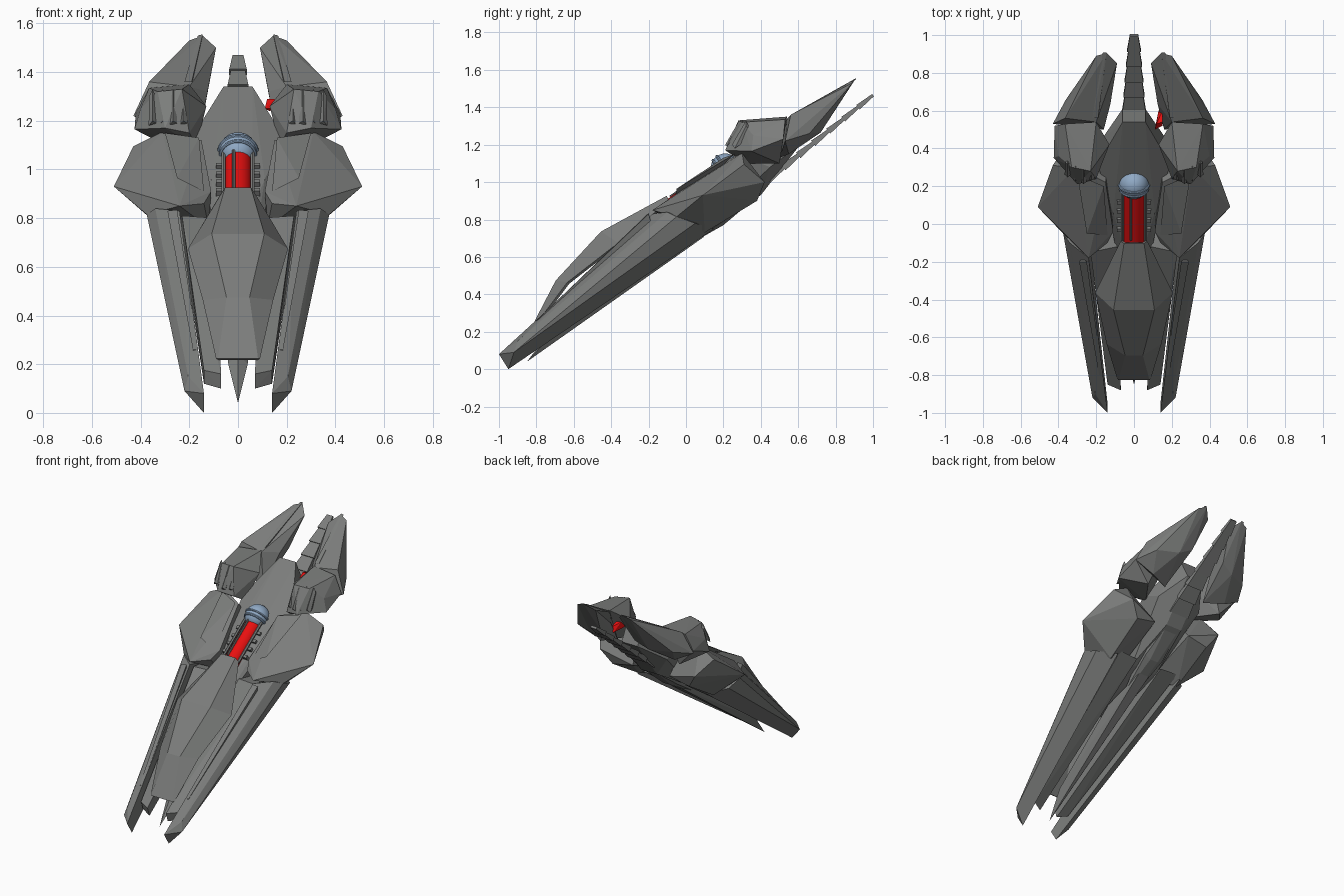
import bpy, bmesh, math
from mathutils import Vector, Matrix

if "Cube" in bpy.data.objects:
    bpy.data.objects.remove(bpy.data.objects["Cube"])


def material(name, rgb):
    m = bpy.data.materials.new(name)
    m.diffuse_color = (*rgb, 1)
    m.use_nodes = True
    m.node_tree.nodes["Principled BSDF"].inputs["Base Color"].default_value = m.diffuse_color
    return m


GREY = material("hull_grey", (0.2, 0.205, 0.2))
RED = material("signal_red", (0.8, 0.005, 0.005))
BLUE = material("pale_blue", (0.28, 0.4, 0.56))


def finish(name, bm, mat):
    me = bpy.data.meshes.new(name)
    bm.to_mesh(me)
    bm.free()
    ob = bpy.data.objects.new(name, me)
    bpy.context.collection.objects.link(ob)
    me.materials.append(mat)
    return ob


def flip(pts):
    return [(-x, y, z) for x, y, z in pts]


def hull(name, pts, mat=GREY):
    """Faceted solid around a few points."""
    bm = bmesh.new()
    for p in pts:
        bm.verts.new(p)
    r = bmesh.ops.convex_hull(bm, input=bm.verts)
    junk = {v for v in r["geom_interior"] + r["geom_unused"]
            if isinstance(v, bmesh.types.BMVert)}
    bmesh.ops.delete(bm, geom=list(junk), context='VERTS')
    bmesh.ops.dissolve_limit(bm, angle_limit=0.03, verts=bm.verts, edges=bm.edges)
    bmesh.ops.recalc_face_normals(bm, faces=bm.faces)
    return finish(name, bm, mat)


def centre(name, half, mat=GREY):
    return hull(name, half + flip(half), mat)


def pair(name, pts, mat=GREY):
    hull(name + "_right", pts, mat)
    hull(name + "_left", flip(pts), mat)


# Long outer and inner legs
pair("outer_leg", [(.14, -1, .08), (.14, -.95, 0), (.22, -.92, .09), (.205, -.9, .15),
                   (.24, -.18, .83), (.34, -.1, .84), (.375, -.05, .815),
                   (.36, .05, .78), (.26, .15, .75)])
pair("inner_leg", [(.07, -.88, .16), (.07, -.86, .1), (.14, -.85, .175), (.14, -.83, .12),
                   (.09, -.12, .8), (.23, -.15, .81), (.1, .15, .77), (.24, .15, .78)])
# Raised rail along each outer leg
pair("leg_rail", [(.165, -.8, .26), (.185, -.8, .26), (.175, -.8, .23),
                  (.25, -.2, .835), (.29, -.2, .83), (.27, -.18, .76)])

# Side wings
pair("side_wing", [(.24, -.18, .85), (.375, -.05, .815), (.51, .09, .93), (.43, .31, 1.095),
                   (.31, .3, 1.155), (.15, .22, 1.12), (.11, -.04, .91), (.14, -.1, .86),
                   (.36, .42, 1.0), (.29, .38, .9), (.28, .1, .73), (.14, .38, .93),
                   (.12, .0, .76)])
pair("wing_panel", [(.3, .26, 1.15), (.25, -.05, .965), (.16, .2, 1.13),
                    (.14, -.06, .91), (.2, .1, 1.0)])

# Central body and keel spike
centre("centre_body", [(.06, .54, 1.34), (.19, .32, 1.13), (.11, .06, .96), (.06, -.1, .84),
                       (.06, .61, 1.2), (.17, .45, 1.08), (.06, .4, .93), (.1, .1, .75),
                       (.06, -.3, .56), (.06, -.3, .64)])
centre("keel_spike", [(0, -.85, .04), (.04, -.7, .2), (0, -.7, .24), (.05, -.2, .6),
                      (0, -.6, .23), (.04, .1, .71)])
centre("belly_plate", [(.05, .39, .93), (.07, .2, .79), (.03, -.1, .6),
                       (.03, .2, .77), (.1, .3, .95)])

# Front cover, a folded sheet floating above the legs
rows = [((.05, -.1, .92), (.065, -.09, .895)),
        ((.105, -.45, .73), (.2, -.36, .67)),
        ((.045, -.69, .47), (.14, -.63, .46)),
        ((.08, -.82, .22), (.086, -.81, .22))]
bm = bmesh.new()
grid = []
for inner, outer in rows:
    line = [flip([outer])[0], flip([inner])[0], inner, outer]
    grid.append([bm.verts.new(p) for p in line])
for a, b in zip(grid, grid[1:]):
    for i in range(3):
        bm.faces.new((b[i], b[i + 1], a[i + 1], a[i]))
cover = finish("front_cover", bm, GREY)
sol = cover.modifiers.new("thickness", 'SOLIDIFY')
sol.thickness, sol.offset = .016, 0

# Shoulder pods with claw ridges
pair("shoulder_pod", [(.2, .54, 1.35), (.365, .53, 1.335), (.23, .28, 1.33), (.33, .3, 1.32),
                      (.4, .36, 1.25), (.425, .35, 1.165), (.42, .52, 1.23), (.2, .24, 1.15),
                      (.3, .21, 1.17), (.13, .42, 1.26), (.3, .5, 1.1), (.17, .32, 1.1)])
for i in range(4):
    x = .225 + .042 * i
    y = .225 + .018 * abs(i - 1)
    pair(f"pod_ridge_{i}", [(x - .016, y, 1.19), (x + .016, y, 1.18), (x, y - .015, 1.2),
                            (x - .014, y + .06, 1.3), (x + .014, y + .06, 1.3),
                            (x, y + .06, 1.33), (x, y + .1, 1.25)])

# Rear horns
pair("rear_horn", [(.145, .905, 1.55), (.09, .85, 1.5), (.2, .89, 1.53), (.125, .635, 1.32),
                   (.13, .74, 1.31), (.365, .56, 1.36), (.43, .53, 1.22), (.36, .66, 1.26),
                   (.22, .72, 1.265), (.3, .55, 1.15), (.16, .5, 1.13), (.2, .54, 1.34)])
pair("horn_edge", [(.145, .908, 1.555), (.165, .908, 1.55), (.19, .56, 1.36),
                   (.22, .56, 1.36), (.17, .7, 1.36)])
hull("red_light", [(.11, .5, 1.25), (.15, .54, 1.29), (.15, .52, 1.25),
                   (.12, .53, 1.29), (.13, .6, 1.24), (.15, .6, 1.27)], RED)

# Segmented tail spine
COUNT = 8
start, end = Vector((0, .36, .95)), Vector((0, 1, 1.465))
axis = (end - start).normalized()
up = Vector((1, 0, 0)).cross(axis)
for i in range(COUNT):
    a = start.lerp(end, i / COUNT)
    b = start.lerp(end, (i + 1.08) / COUNT) if i < COUNT - 1 else end
    w0 = .082 - .046 * i / (COUNT - 1)
    w1, h = w0 - .014, .022 - .001 * i
    centre(f"spine_segment_{i}",
           [tuple(p + Vector((w, 0, 0)) + up * s)
            for p, w, t in ((a, w0, h), (b, w1, h * .5)) for s in (-t, t)])

# Core cylinder, its rails and dome
TILT = math.radians(35)
along = Vector((0, math.cos(TILT), math.sin(TILT)))
normal = Vector((0, -math.sin(TILT), math.cos(TILT)))
ROT = (TILT - math.pi / 2, 0, 0)
mid = Vector((0, .03, 1.0)) - normal * .055


def cylinder(name, r, length, loc, mat, sides):
    bpy.ops.mesh.primitive_cylinder_add(vertices=sides, radius=r, depth=length,
                                        location=loc, rotation=ROT)
    ob = bpy.context.object
    ob.name = name
    ob.data.materials.append(mat)
    bpy.ops.object.shade_smooth_by_angle(angle=math.radians(40))


cylinder("core_cylinder", .055, .42, mid - along * .02, RED, 32)
cylinder("core_rib", .007, .28, mid + normal * .056 + Vector((-.018, 0, 0)), GREY, 8)
for s in (-1, 1):
    cylinder("core_rail", .009, .32, mid + normal * .03 + Vector((s * .06, 0, 0)), GREY, 6)
    for k in range(4):
        p = mid + along * (.06 * k - .1) + normal * .01
        bpy.ops.mesh.primitive_cube_add(size=1, location=p + Vector((s * .075, 0, 0)),
                                        rotation=ROT, scale=(.03, .03, .02))
        bpy.context.object.name = "rail_bracket"
        bpy.context.object.data.materials.append(GREY)

dome = Vector((0, .21, 1.075))
bpy.ops.mesh.primitive_uv_sphere_add(segments=32, ring_count=16, radius=.078, location=dome)
bpy.context.object.name = "dome"
bpy.context.object.data.materials.append(BLUE)
bpy.ops.object.shade_smooth_by_angle(angle=math.radians(40))
for k in (0, -.03):
    bpy.ops.mesh.primitive_torus_add(major_segments=32, minor_segments=8, rotation=ROT,
                                     major_radius=.077 if k == 0 else .071,
                                     minor_radius=.008, location=dome + along * k)
    bpy.context.object.name = "dome_ring"
    bpy.context.object.data.materials.append(BLUE)
    bpy.ops.object.shade_smooth_by_angle(angle=math.radians(40))
